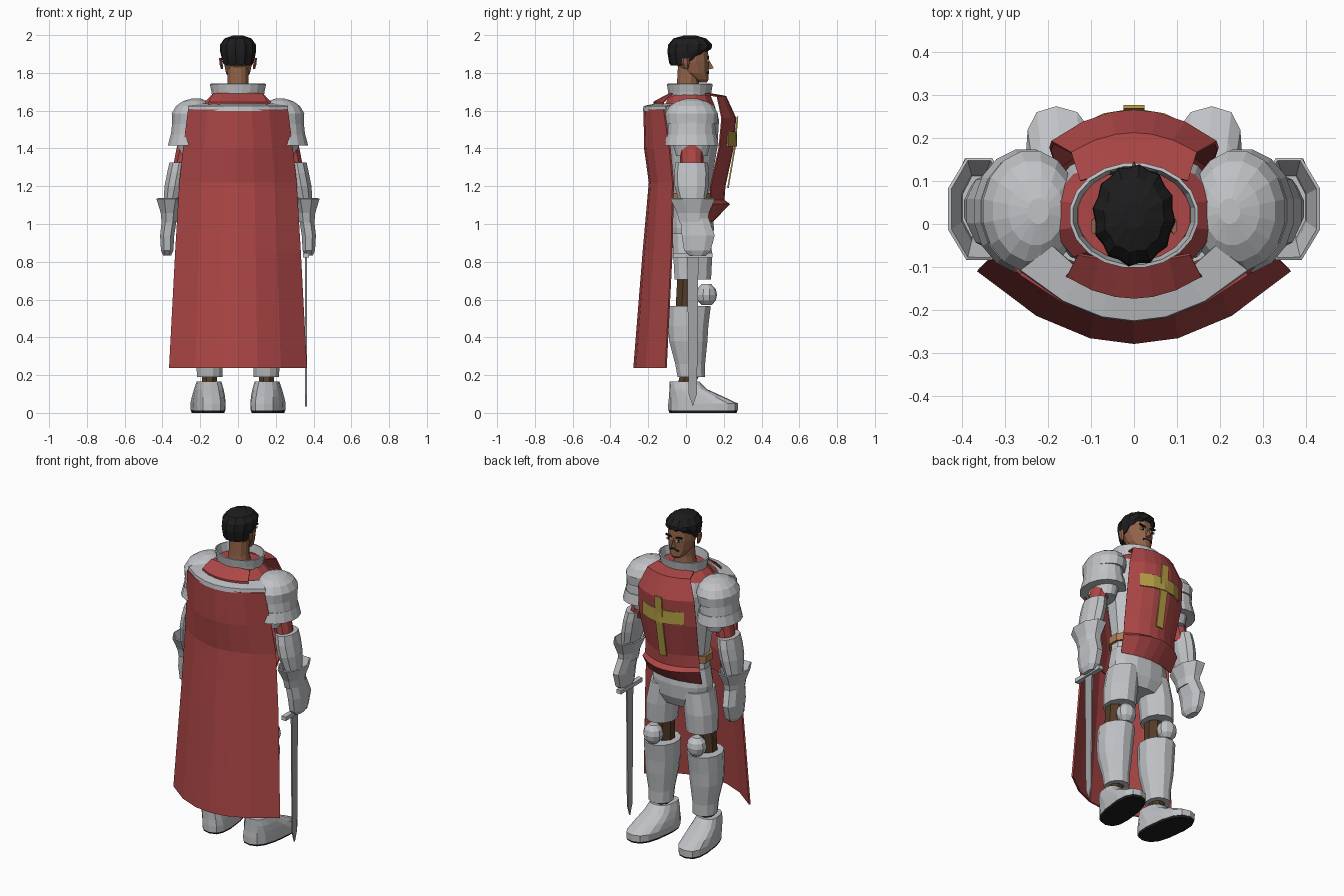
import bpy, bmesh, math
from mathutils import Vector


def material(name, rgb):
    m = bpy.data.materials.new(name)
    m.diffuse_color = (*rgb, 1)
    return m


STEEL = material("steel", (0.53, 0.54, 0.56))
RED = material("red_cloth", (0.42, 0.062, 0.062))
SKIN = material("skin", (0.29, 0.125, 0.065))
BLACK = material("black", (0.012, 0.012, 0.013))
LEATHER = material("dark_leather", (0.085, 0.045, 0.02))
GOLD = material("gold", (0.46, 0.34, 0.06))
BLADE = material("blade_grey", (0.36, 0.37, 0.38))
TAN = material("tan_belt", (0.42, 0.2, 0.09))
WHITE = material("eye_white", (0.7, 0.7, 0.68))


def finish(name, bm, mat, mirror=False, thick=0):
    bmesh.ops.recalc_face_normals(bm, faces=bm.faces)
    me = bpy.data.meshes.new(name)
    bm.to_mesh(me)
    bm.free()
    me.materials.append(mat)
    ob = bpy.data.objects.new(name, me)
    bpy.context.collection.objects.link(ob)
    if thick:
        s = ob.modifiers.new("thickness", 'SOLIDIFY')
        s.thickness, s.offset = thick, 0
    if mirror:
        ob.modifiers.new("mirror", 'MIRROR')
    return ob


def loft(name, rings, mat, n=12, power=1.0, mirror=False, cap=True, thick=0, warp=None):
    """Stack of ellipses (z, cx, cy, rx, ry); power below 1 squares them off."""
    bm = bmesh.new()
    loops = []
    for k, (z, cx, cy, rx, ry) in enumerate(rings):
        loop = []
        for i in range(n):
            a = 2 * math.pi * (i + 0.5) / n
            c, s = math.cos(a), math.sin(a)
            p = Vector((cx + rx * math.copysign(abs(c) ** power, c),
                        cy + ry * math.copysign(abs(s) ** power, s), z))
            loop.append(bm.verts.new(warp(p, k, i) if warp else p))
        loops.append(loop)
    for a, b in zip(loops, loops[1:]):
        for i in range(n):
            j = (i + 1) % n
            bm.faces.new((a[i], a[j], b[j], b[i]))
    if cap:
        bm.faces.new(loops[0])
        bm.faces.new(loops[-1])
    return finish(name, bm, mat, mirror, thick)


def sheet(name, rows, mat, thick=0.008, mirror=False):
    bm = bmesh.new()
    g = [[bm.verts.new(p) for p in row] for row in rows]
    for a, b in zip(g, g[1:]):
        for i in range(len(a) - 1):
            bm.faces.new((a[i], a[i + 1], b[i + 1], b[i]))
    return finish(name, bm, mat, mirror, thick)


def drape(name, rows, mat, thick=0.008):
    """Bowed cloth from rows of (z, half width, middle y, edge y)."""
    cols = (-1, -0.62, -0.28, 0, 0.28, 0.62, 1)
    return sheet(name, [[(w * t, ym + (ye - ym) * t * t, z) for t in cols]
                        for z, w, ym, ye in rows], mat, thick)


def box(name, loc, size, mat, mirror=False, tilt=0):
    bm = bmesh.new()
    bmesh.ops.create_cube(bm, size=1)
    for v in bm.verts:
        x, y, z = v.co.x * size[0], v.co.y * size[1], v.co.z * size[2]
        v.co = Vector((x + loc[0], y + loc[1], z + loc[2] + tilt * x))
    return finish(name, bm, mat, mirror)


# Torso, steel below and red cloth over the shoulders
torso = loft("torso", [(1.02, 0, .02, .17, .11), (1.15, 0, .02, .16, .105), (1.4, 0, .03, .2, .14),
                       (1.55, 0, .03, .21, .15), (1.63, 0, .02, .2, .135),
                       (1.69, 0, .02, .135, .11)], STEEL)
torso.data.materials.append(RED)
for f in torso.data.polygons:
    f.material_index = int(f.center.z > 1.6)
loft("belt", [(1.12, 0, .02, .178, .122), (1.165, 0, .02, .178, .122)], TAN)

# Tabard
drape("tabard_front", [(1.69, .125, .12, .10), (1.675, .145, .21, .165), (1.56, .19, .262, .19),
                       (1.4, .195, .248, .175), (1.2, .18, .205, .13), (1.125, .185, .2, .13),
                       (1.105, .195, .23, .14), (1.015, .18, .14, .10)], RED)
drape("tabard_back", [(1.69, .13, -.085, -.07), (1.645, .155, -.17, -.12), (1.4, .19, -.15, -.10),
                      (1.15, .17, -.12, -.08), (1.0, .19, -.14, -.09)], RED)
sheet("cross_upright", [[(x, y, z) for x in (-.024, .024)]
                        for z, y in ((1.19, .222), (1.4, .258), (1.57, .273))], GOLD)
sheet("cross_arm", [[(x, .265 - 2.35 * x * x, z) for x in (-.14, -.07, 0, .07, .14)]
                    for z in (1.41, 1.49)], GOLD)

# Cape with its steel shoulder band
drape("cape", [(1.605, .262, -.22, -.115), (1.4, .288, -.217, -.085), (1.22, .308, -.192, -.068),
               (.85, .33, -.225, -.075), (.238, .362, -.274, -.106)], RED, .01)
drape("cape_band", [(1.635, .19, -.155, -.05), (1.622, .262, -.222, -.105),
                    (1.598, .262, -.224, -.108)], STEEL)

# Collar and neck
loft("collar", [(1.67, 0, .02, .135, .108), (1.70, 0, .02, .138, .112), (1.742, 0, .02, .147, .119)],
     STEEL, n=20, cap=False, thick=.008)
loft("neck", [(1.66, 0, .01, .07, .07), (1.74, 0, .01, .058, .06), (1.83, 0, .015, .058, .06)], SKIN)

# Head
loft("head", [(1.748, 0, .09, .026, .022), (1.765, 0, .078, .045, .043), (1.80, 0, .048, .066, .072),
              (1.86, 0, .03, .079, .094), (1.92, 0, .025, .08, .094), (1.965, 0, .02, .05, .06)], SKIN)
bm = bmesh.new()
nose = [bm.verts.new(p) for p in ((0, .118, 1.875), (-.017, .108, 1.815), (.017, .108, 1.815),
                                  (0, .147, 1.825))]
for tri in ((0, 1, 3), (0, 3, 2), (1, 2, 3), (0, 2, 1)):
    bm.faces.new([nose[i] for i in tri])
finish("nose", bm, SKIN)
loft("ear", [(1.82, .084, .0, .007, .01), (1.85, .09, -.002, .01, .02), (1.88, .093, -.005, .008, .02)],
     SKIN, n=6, mirror=True)
box("eye", (.034, .116, 1.862), (.03, .009, .011), WHITE, True)
box("pupil", (.034, .1185, 1.862), (.012, .009, .012), BLACK, True)
box("eyebrow", (.035, .118, 1.882), (.042, .009, .009), BLACK, True, .15)
box("moustache", (.014, .116, 1.803), (.03, .009, .008), BLACK, True, -.3)


# Hair: faceted cap with a fringe that rises toward the face
def tuft(p, k, i):
    wave = 1 + (.035 if i % 2 else -.035)
    p.x *= wave
    p.y = .022 + (p.y - .022) * wave
    if k < 2:
        p.z += max(0, p.y + .02) * .55 * (1 if k == 0 else .3) + (.012 if i % 2 else 0)
    return p


loft("hair", [(1.84, 0, .012, .083, .098), (1.90, 0, .02, .094, .116), (1.95, 0, .022, .092, .113),
              (1.982, 0, .02, .07, .085), (1.998, 0, .02, .025, .03)], BLACK, n=24, warp=tuft)

# Shoulder armour: dome and overlapping bands
loft("shoulder_dome", [(1.53, .245, .03, .105, .137), (1.585, .24, .03, .113, .142),
                       (1.625, .235, .03, .095, .118), (1.65, .228, .03, .065, .08),
                       (1.664, .222, .03, .025, .03)], STEEL, n=16, mirror=True)
for i, (z0, z1, r0, r1) in enumerate(((1.465, 1.54, .106, .1), (1.415, 1.475, .122, .108),
                                      (1.36, 1.42, .06, .075))):
    loft(f"shoulder_band_{i + 1}", [(z0, .252, .03, r0, r0 + .024), (z1, .25, .03, r1, r1 + .026)],
         STEEL, n=16, mirror=True)

# Arms
loft("sleeve", [(1.28, .305, .03, .046, .06), (1.44, .265, .03, .055, .065)], RED, n=10, mirror=True)
loft("forearm_plate", [(1.09, .355, .035, .042, .065), (1.2, .335, .03, .057, .09),
                       (1.27, .322, .03, .056, .093), (1.325, .312, .03, .054, .085)],
     STEEL, n=10, mirror=True)
loft("gauntlet_cuff", [(1.01, .362, .04, .042, .078), (1.06, .362, .037, .047, .088),
                       (1.135, .36, .035, .074, .125)], STEEL, n=8, mirror=True, cap=False, thick=.008)
loft("gauntlet_hand", [(.832, .375, .06, .022, .045), (.86, .375, .06, .035, .075),
                       (.94, .375, .065, .04, .093), (1.03, .363, .045, .042, .08)],
     STEEL, n=8, power=.8, mirror=True)

# Sword in the right hand
bm = bmesh.new()
bm.faces.new([bm.verts.new((.36, y, z)) for y, z in
              ((.006, .835), (.066, .835), (.058, .1), (.036, .035), (.014, .1))])
finish("sword_blade", bm, BLADE, thick=.008)
box("sword_guard", (.36, .036, .835), (.03, .21, .024), STEEL)
box("sword_grip", (.36, .036, .91), (.026, .03, .15), LEATHER)

# Hips and legs
loft("hips", [(.84, 0, .03, .13, .085), (.9, 0, .03, .185, .112), (.98, 0, .03, .19, .118),
              (1.08, 0, .025, .168, .112)], STEEL, n=14, power=.9)
loft("thigh_plate", [(.705, .137, .036, .088, .1), (.82, .13, .036, .092, .106),
                     (.95, .108, .03, .088, .105)], STEEL, mirror=True)
loft("knee_padding", [(.54, .145, .0, .06, .06), (.73, .14, .01, .06, .06)], LEATHER, n=8, mirror=True)
loft("knee_cap", [(.57, .148, .11, .028, .025), (.595, .148, .108, .052, .05), (.625, .148, .108, .06, .056),
                  (.655, .148, .108, .052, .05), (.682, .148, .108, .028, .025)],
     STEEL, n=10, mirror=True)
loft("shin_plate", [(.19, .15, .028, .07, .075), (.26, .15, .022, .072, .082), (.38, .152, .012, .092, .105),
                    (.46, .15, .012, .098, .11), (.565, .147, .02, .1, .115)], STEEL, mirror=True)
loft("ankle", [(.15, .152, .0, .04, .05), (.2, .15, .02, .045, .055)], LEATHER, n=8, mirror=True)


# Boots, toes turned slightly outward
def toe_out(p, k, i):
    p.x += .12 * p.y
    return p


loft("boot", [(.012, .148, .09, .086, .184), (.05, .148, .09, .088, .184), (.085, .15, .055, .084, .145),
              (.125, .153, .012, .076, .1), (.165, .155, -.008, .064, .08)],
     STEEL, n=14, power=.75, mirror=True, warp=toe_out)
loft("boot_sole", [(0, .148, .09, .082, .178), (.013, .148, .09, .084, .181)],
     BLACK, n=14, power=.75, mirror=True, warp=toe_out)
